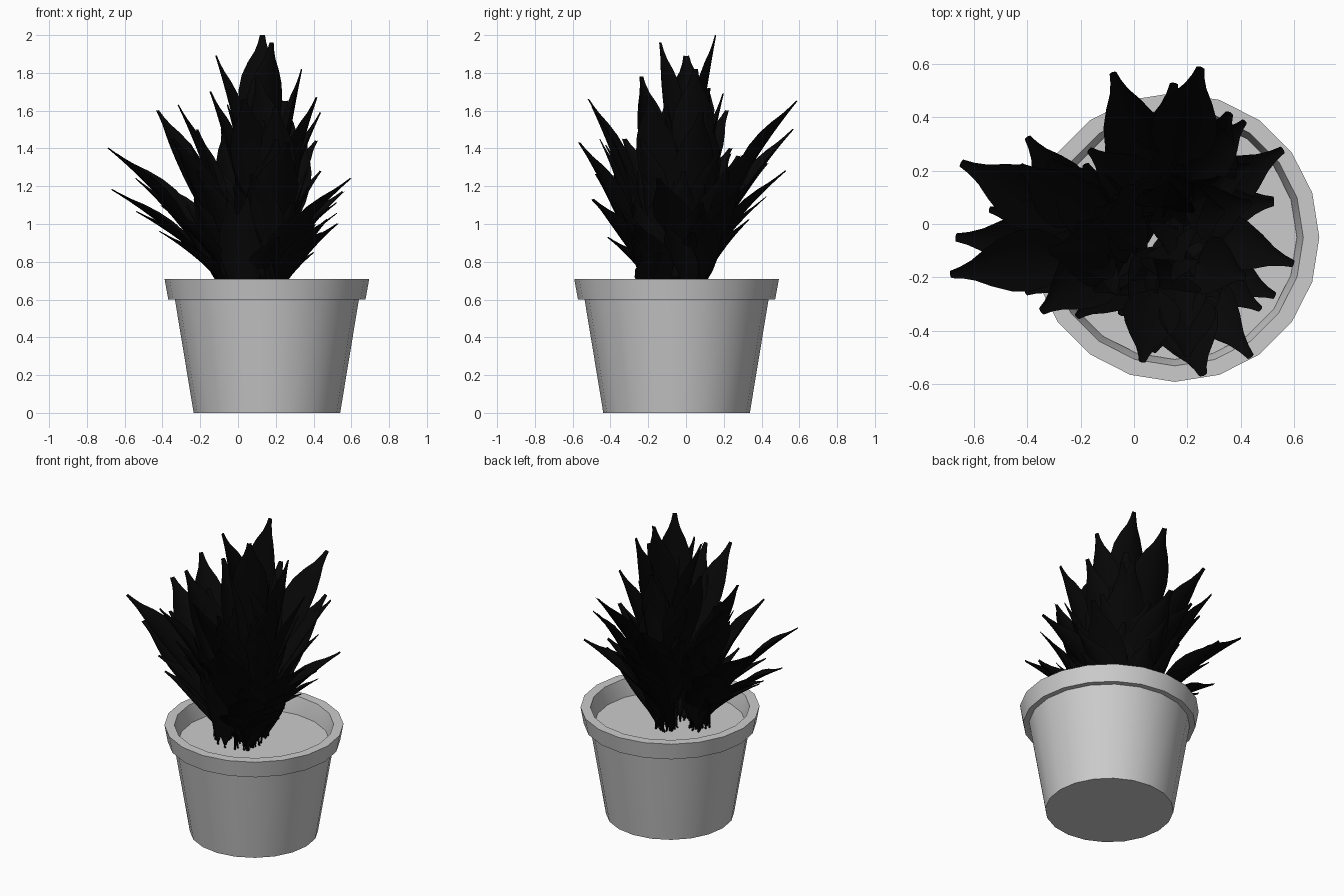
import bpy, bmesh, math, random
from mathutils import Vector

if "Cube" in bpy.data.objects:
    bpy.data.objects.remove(bpy.data.objects["Cube"])

random.seed(4)
SOIL = 0.6
PX, PY = 0.153, -0.05


def lathe(name, profile, n=20):
    # revolve an (r, z) profile, capping both ends
    bm = bmesh.new()
    rings = []
    for r, z in profile:
        rings.append([bm.verts.new((PX + r * math.cos(2 * math.pi * i / n),
                                    PY + r * math.sin(2 * math.pi * i / n), z)) for i in range(n)])
    for a, b in zip(rings, rings[1:]):
        for i in range(n):
            j = (i + 1) % n
            bm.faces.new((a[i], a[j], b[j], b[i]))
    bm.faces.new(rings[0][::-1])
    bm.faces.new(rings[-1])
    return finish(name, bm)


def finish(name, bm, angle=30):
    me = bpy.data.meshes.new(name)
    bm.to_mesh(me)
    bm.free()
    ob = bpy.data.objects.new(name, me)
    bpy.context.collection.objects.link(ob)
    bpy.ops.object.select_all(action='DESELECT')
    ob.select_set(True)
    bpy.context.view_layer.objects.active = ob
    bpy.ops.object.shade_smooth_by_angle(angle=math.radians(angle))
    return ob


# Pot with rim, and the soil disc closing its inside
lathe("pot", [(0.388, 0), (0.487, 0.6), (0.522, 0.6), (0.542, 0.71),
              (0.482, 0.71), (0.465, 0.64), (0.455, 0.57)])
lathe("soil", [(0.45, 0.575), (0.458, SOIL)])

black = bpy.data.materials.new("dark_leaf")
black.diffuse_color = (0.002, 0.002, 0.002, 1)
black.use_nodes = True
black.node_tree.nodes["Principled BSDF"].inputs["Base Color"].default_value = black.diffuse_color

# Leaf outline: position along the blade, half width
OUTLINE = [(0, .1), (.08, .32), (.2, .68), (.35, .95), (.5, 1), (.63, .88),
           (.75, .62), (.85, .33), (.93, .19), (1, .12)]
leaves = bmesh.new()
stalks = bpy.data.curves.new("stalks", 'CURVE')
stalks.dimensions = '3D'
stalks.bevel_depth = 0.006
stalks.bevel_resolution = 0


def leaf(base, tip, length=0.66, half=0.12):
    # a stalk rises from the soil and ends in a cupped, pointed blade
    base, tip = Vector(base), Vector(tip)
    d = tip - base
    flat = Vector((d.x, d.y, 0))
    ctrl = base + flat * 0.36 + Vector((0, 0, d.z * 0.56))

    def at(t):
        return base * (1 - t) ** 2 + ctrl * 2 * t * (1 - t) + tip * t * t

    start = max(0.03, 1 - length / d.length)
    out = flat.normalized() if flat.length > 0.01 else Vector((0, -1, 0))
    side = Vector((-out.y, out.x, 0))
    rows = []
    for u, w in OUTLINE:
        t = start + (1 - start) * u
        p = at(t)
        tan = (at(t + 0.01) - at(t - 0.01)).normalized()
        up = side.cross(tan)
        if up.z < 0 or up.dot(out) > 0:
            up = -up
        row = []
        for k in (-1, -0.55, 0, 0.55, 1):
            row.append(leaves.verts.new(p + side * (k * w * half)
                                        + up * (0.35 * half * w * k * k)))
        rows.append(row)
    for a, b in zip(rows, rows[1:]):
        for i in range(4):
            leaves.faces.new((a[i], a[i + 1], b[i + 1], b[i]))
    s = stalks.splines.new('POLY')
    s.points.add(4)
    for i in range(5):
        s.points[i].co = (*at((start + 0.03) * i / 4), 1)


# Three clumps: root position and the tips of their outer leaves
CLUMPS = [
    ((0.13, 0.02), [(.13, .16, 2.0), (.18, -.14, 1.96), (-.12, .0, 1.89), (.34, .05, 1.82),
                    (.25, .59, 1.65), (-.08, .57, 1.5), (.15, .53, 1.28), (.36, .42, 1.45),
                    (.56, .28, 1.17), (.44, .08, 1.59), (.6, -.15, 1.24), (-.15, .05, 1.7),
                    (-.17, .28, 1.36), (.12, .2, 1.69)]),
    ((0.16, -0.14), [(.1, -.24, 1.78), (.03, -.52, 1.66), (.26, -.57, 1.43), (.44, -.5, 1.13),
                     (.53, -.27, 1.0), (.42, -.2, 1.67), (-.02, -.38, 1.2), (.2, -.5, 1.62)]),
    ((-0.03, -0.09), [(-.69, -.19, 1.4), (-.67, -.05, 1.18), (-.65, .23, 1.37), (-.43, .22, 1.6),
                      (-.35, -.33, 1.45), (-.32, -.1, 1.63), (-.32, .24, 1.4), (-.22, .0, 1.5)]),
]
for (bx, by), tips in CLUMPS:
    for tx, ty, tz in tips:
        leaf((bx + random.uniform(-.05, .05), by + random.uniform(-.05, .05), SOIL),
             (tx, ty, tz), half=random.uniform(.105, .13))
        # smaller leaves filling the inside below each outer leaf
        for s in (0.8, 0.62):
            a = random.uniform(-.5, .5)
            dx, dy = (tx - bx) * s, (ty - by) * s
            leaf((bx + random.uniform(-.06, .06), by + random.uniform(-.06, .06), SOIL),
                 (bx + dx * math.cos(a) - dy * math.sin(a),
                  by + dx * math.sin(a) + dy * math.cos(a),
                  SOIL + (tz - SOIL) * s), length=0.55, half=random.uniform(.085, .11))

# Low leaves standing at the foot of the plant, mostly in front
for i in range(9):
    a = math.radians(-200 + i * 27)
    c, s = math.cos(a), math.sin(a)
    leaf((0.07 + 0.14 * c, -0.09 + 0.14 * s, SOIL),
         (0.09 + 0.29 * c, -0.09 + 0.29 * s, 1.12 + 0.08 * (i % 3)), length=0.6, half=0.1)

ob = finish("leaves", leaves, 60)
ob.data.materials.append(black)
stalk_ob = bpy.data.objects.new("stalks", stalks)
bpy.context.collection.objects.link(stalk_ob)
stalks.materials.append(black)
